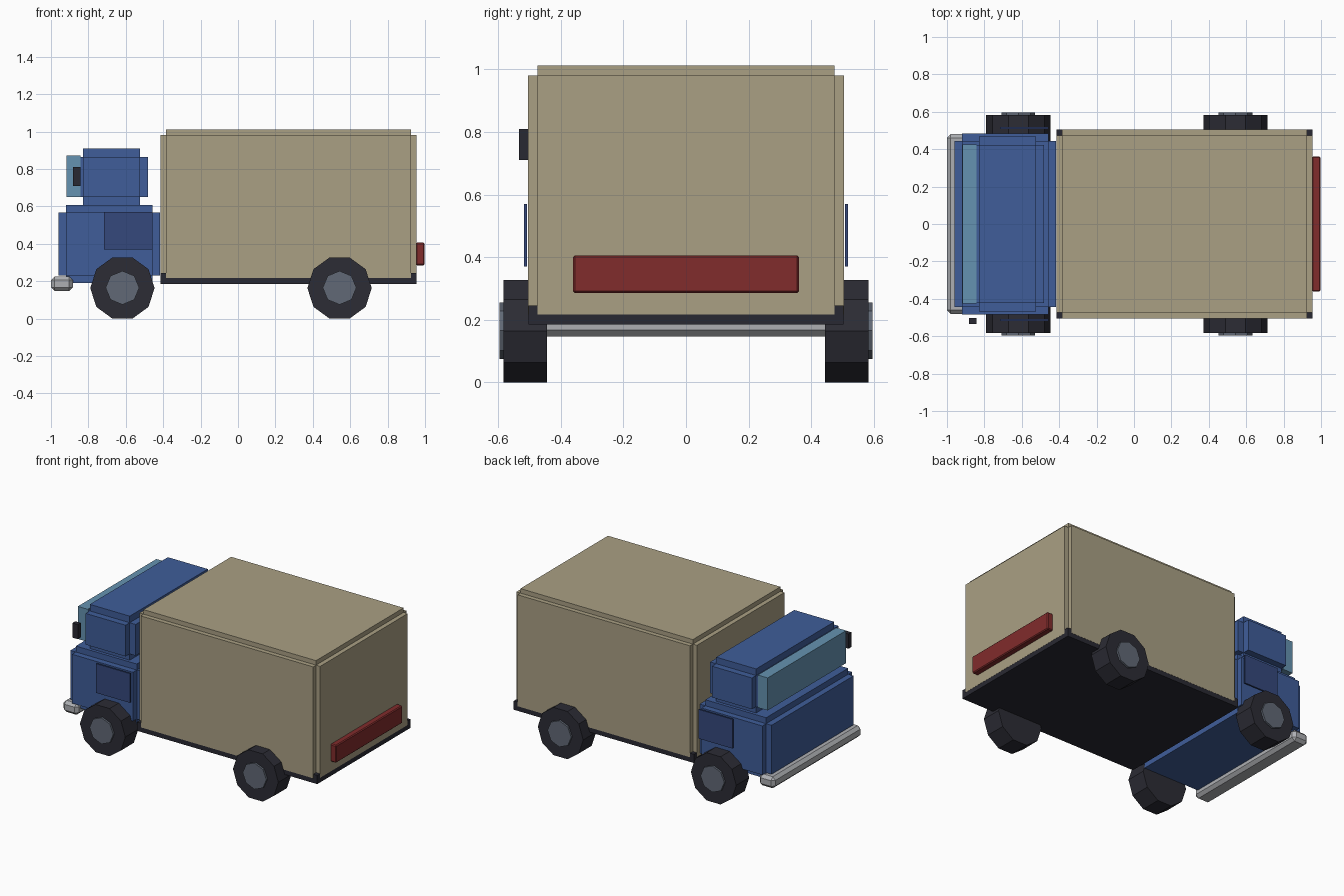
import bpy, bmesh
from math import pi
from mathutils import Matrix, Vector

if "Cube" in bpy.data.objects:
    bpy.data.objects.remove(bpy.data.objects["Cube"])


def material(name, rgb):
    m = bpy.data.materials.new(name)
    m.diffuse_color = (*rgb, 1)
    m.use_nodes = True
    m.node_tree.nodes["Principled BSDF"].inputs["Base Color"].default_value = m.diffuse_color
    return m


BLUE = material("cab_blue", (0.05, 0.11, 0.32))
DOOR = material("door_blue", (0.035, 0.065, 0.20))
GLASS = material("glass", (0.13, 0.29, 0.44))
TAN = material("cargo_tan", (0.40, 0.35, 0.23))
DARK = material("chassis_dark", (0.022, 0.022, 0.032))
TYRE = material("tyre", (0.025, 0.025, 0.035))
HUB = material("hub_grey", (0.12, 0.14, 0.18))
CHROME = material("bumper_grey", (0.42, 0.43, 0.45))
RED = material("tail_red", (0.22, 0.025, 0.025))


def finish(bm, name, mat):
    bmesh.ops.recalc_face_normals(bm, faces=bm.faces)
    mesh = bpy.data.meshes.new(name)
    bm.to_mesh(mesh)
    bm.free()
    mesh.materials.append(mat)
    obj = bpy.data.objects.new(name, mesh)
    bpy.context.collection.objects.link(obj)
    return obj


def box(name, mat, x, y, z, bevel=0.0, step=0.0):
    """Box from (min, max) ranges, optionally bevelled or with stepped edges."""
    lo, hi = Vector((x[0], y[0], z[0])), Vector((x[1], y[1], z[1]))
    lo, hi = lo + Vector([step] * 3), hi - Vector([step] * 3)
    bm = bmesh.new()
    m = Matrix.Translation((lo + hi) / 2) @ Matrix.Diagonal((*(hi - lo), 1))
    bmesh.ops.create_cube(bm, size=1, matrix=m)
    if step:
        # push every side outward on its own, leaving notched edges
        bm.normal_update()
        out = bmesh.ops.extrude_discrete_faces(bm, faces=bm.faces[:])
        bm.normal_update()
        for f in out["faces"]:
            bmesh.ops.translate(bm, verts=f.verts[:], vec=f.normal * step)
    if bevel:
        bmesh.ops.bevel(bm, geom=bm.edges[:], offset=bevel, segments=1,
                        affect='EDGES', profile=0.5)
    return finish(bm, name, mat)


def disc(name, mat, sides, radius, x, z, y0, y1):
    """Prism along y with a vertex pointing along x."""
    bm = bmesh.new()
    m = Matrix.Translation((x, (y0 + y1) / 2, z)) @ Matrix.Rotation(pi / 2, 4, 'X')
    bmesh.ops.create_cone(bm, cap_ends=True, segments=sides, radius1=radius,
                          radius2=radius, depth=abs(y1 - y0), matrix=m)
    # turn so that one corner sits exactly on the +x axis
    c = Vector((x, 0, z))
    v = max(bm.verts, key=lambda p: p.co.x).co - c
    turn = Matrix.Rotation(Vector((v.x, v.z)).angle_signed(Vector((1, 0))), 3, 'Y')
    bmesh.ops.rotate(bm, cent=c, matrix=turn, verts=bm.verts)
    return finish(bm, name, mat)


# Cargo body and the chassis tray beneath it
box("cargo_box", TAN, (-0.415, 0.955), (-0.505, 0.505), (0.186, 1.012), step=0.031)
box("chassis", DARK, (-0.414, 0.954), (-0.504, 0.504), (0.185, 0.245))

# Cab, in two stacked stepped blocks, with windscreen
box("lower_cab", BLUE, (-0.96, -0.416), (-0.485, 0.485), (0.19, 0.608), step=0.041)
box("upper_cab", BLUE, (-0.873, -0.48), (-0.468, 0.468), (0.606, 0.91), step=0.045)
box("windscreen", GLASS, (-0.917, -0.842), (-0.425, 0.425), (0.65, 0.873))

# Door panels on both sides, one wing mirror
for side, s in (("left", -1), ("right", 1)):
    box(side + "_door_panel", DOOR, (-0.716, -0.457),
        sorted((s * 0.508, s * 0.518)), (0.37, 0.57))
box("wing_mirror", DARK, (-0.882, -0.841), (-0.534, -0.502), (0.71, 0.81))

# Bumper and tail light bar
box("front_bumper", CHROME, (-1.0, -0.883), (-0.48, 0.48), (0.147, 0.226), bevel=0.02)
box("tail_light_bar", RED, (0.952, 0.997), (-0.361, 0.361), (0.285, 0.406), bevel=0.006)

# Four wheels with hubs
for end, x in (("front", -0.618), ("rear", 0.543)):
    for side, s in (("left", -1), ("right", 1)):
        disc(f"{end}_{side}_tyre", TYRE, 10, 0.172, x, 0.1636, s * 0.444, s * 0.584)
        disc(f"{end}_{side}_hub", HUB, 8, 0.09, x, 0.165, s * 0.56, s * 0.597)
